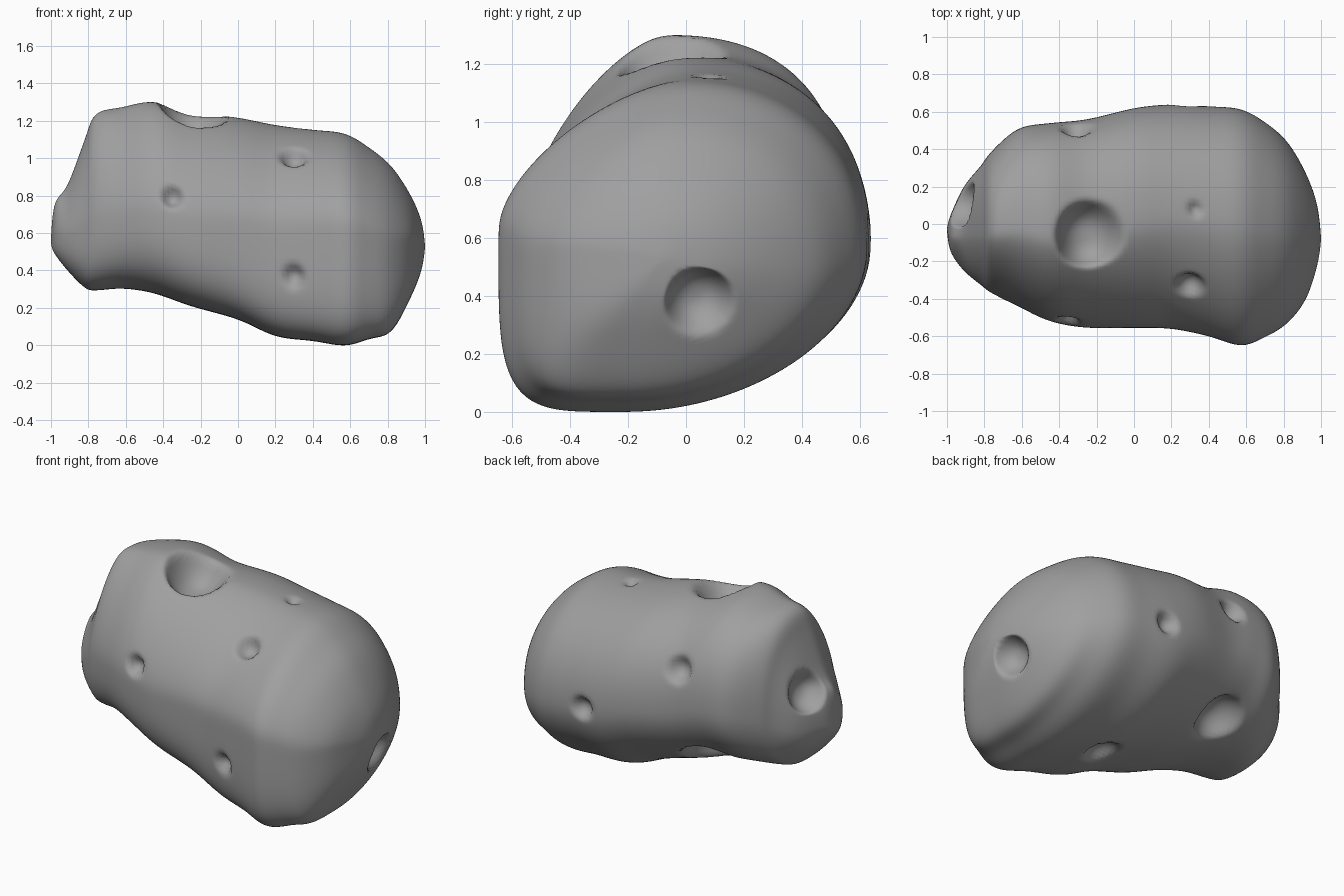
import bpy, bmesh, math
from mathutils import Vector
from mathutils.bvhtree import BVHTree

if "Cube" in bpy.data.objects:
    bpy.data.objects.remove(bpy.data.objects["Cube"])

# Cross-sections along the rock: x, front y, back y, bottom z, top z
SECTIONS = [
    (-1.00, -0.04, -0.02, 0.54, 0.58),
    (-0.98, -0.15, 0.05, 0.49, 0.76),
    (-0.91, -0.25, 0.20, 0.40, 0.86),
    (-0.82, -0.325, 0.31, 0.31, 1.10),
    (-0.76, -0.37, 0.39, 0.295, 1.24),
    (-0.62, -0.44, 0.51, 0.305, 1.275),
    (-0.45, -0.52, 0.54, 0.28, 1.305),
    (-0.25, -0.555, 0.56, 0.21, 1.25),
    (0.00, -0.555, 0.62, 0.14, 1.22),
    (0.20, -0.56, 0.64, 0.05, 1.18),
    (0.40, -0.60, 0.63, 0.025, 1.155),
    (0.57, -0.65, 0.615, 0.00, 1.135),
    (0.70, -0.605, 0.545, 0.035, 1.06),
    (0.82, -0.53, 0.44, 0.075, 0.96),
    (0.92, -0.40, 0.27, 0.25, 0.81),
    (0.98, -0.22, 0.10, 0.40, 0.67),
    (1.00, -0.09, -0.07, 0.52, 0.54),
]
STEPS, AROUND = 10, 176

# Craters: approximate centre, radius, depth
CRATERS = [
    ((-0.24, -0.06, 1.25), 0.185, 0.16),
    ((0.33, 0.08, 1.17), 0.04, 0.04),
    ((0.30, -0.32, 1.00), 0.075, 0.065),
    ((-0.35, -0.50, 0.79), 0.06, 0.06),
    ((0.29, -0.60, 0.37), 0.06, 0.055),
    ((-0.90, 0.10, 0.80), 0.125, 0.09),
    ((-0.31, 0.50, 0.94), 0.08, 0.065),
    ((0.28, 0.64, 0.59), 0.07, 0.06),
    ((0.98, 0.05, 0.375), 0.12, 0.10),
    ((-0.40, 0.35, 0.27), 0.16, 0.12),
    ((0.20, -0.04, 0.06), 0.11, 0.08),
]


def spline(i, t):
    """Catmull-Rom between sections i and i + 1."""
    last = len(SECTIONS) - 1
    rows = [SECTIONS[min(max(i + k, 0), last)] for k in (-1, 0, 1, 2)]
    return [0.5 * (2 * b + (c - a) * t + (2 * a - 5 * b + 4 * c - d) * t * t
                   + (3 * b - a - 3 * c + d) * t ** 3) for a, b, c, d in zip(*rows)]


def mix(a, b, s):
    return a + (b - a) * s


def ring(x, yf, yb, zb, zt):
    """Section made of four superellipse quarters."""
    s = min(max((x + 0.6) / 1.2, 0), 1)
    s = s * s * (3 - 2 * s)
    y_top = mix(yf, yb, mix(0.42, 0.50, s))
    y_bot = mix(yf, yb, mix(0.48, 0.36, s))
    z_front = mix(zb, zt, mix(0.43, 0.57, s))
    z_back = mix(zb, zt, mix(0.43, 0.48, s))
    pts = []
    for k in range(AROUND):
        a = 2 * math.pi * k / AROUND
        c, q = math.cos(a), math.sin(a)
        back, up = c >= 0, q >= 0
        if up:
            n = mix(2.4, 2.15, s) if back else mix(1.5, 1.55, s)
        else:
            n = mix(1.95, 1.88, s) if back else mix(3.0, 5.0, s)
        # radial form keeps points evenly spread
        r = (abs(c) ** n + abs(q) ** n) ** (-1 / n)
        yc, zs = y_top if up else y_bot, z_back if back else z_front
        y = yc + abs(c) * r * ((yb if back else yf) - yc)
        z = zs + abs(q) * r * ((zt if up else zb) - zs)
        pts.append(Vector((x, y, z)))
    return pts


# Rock body: loft of all rings
bm = bmesh.new()
rings = []
for i in range(len(SECTIONS) - 1):
    for j in range(STEPS):
        rings.append(ring(*spline(i, j / STEPS)))
rings.append(ring(*SECTIONS[-1]))
loops = [[bm.verts.new(p) for p in pts] for pts in rings]
for A, B in zip(loops, loops[1:]):
    for k in range(AROUND):
        m = (k + 1) % AROUND
        bm.faces.new((A[k], A[m], B[m], B[k]))
for loop in (loops[0], loops[-1]):
    tip = bm.verts.new(sum((v.co for v in loop), Vector()) / AROUND)
    for k in range(AROUND):
        bm.faces.new((loop[k], loop[(k + 1) % AROUND], tip))


def soften(count):
    for _ in range(count):
        bmesh.ops.smooth_vert(bm, verts=bm.verts, factor=0.5,
                              use_axis_x=True, use_axis_y=True, use_axis_z=True)


# Soften the joins between quarters
soften(12)
bmesh.ops.recalc_face_normals(bm, faces=bm.faces)
bm.normal_update()

# Craters: push bowls inward along the local normal
tree = BVHTree.FromBMesh(bm)
for guess, radius, depth in CRATERS:
    centre, normal, _, _ = tree.find_nearest(Vector(guess))
    for v in bm.verts:
        d = (v.co - centre).length / radius
        if d < 1:
            v.co -= normal * depth * (1 - d ** 2.5)
soften(1)

low = min(v.co.z for v in bm.verts)
bmesh.ops.translate(bm, verts=bm.verts, vec=(0, 0, -low))
mesh = bpy.data.meshes.new("cratered_rock")
bm.to_mesh(mesh)
bm.free()
rock = bpy.data.objects.new("cratered_rock", mesh)
bpy.context.collection.objects.link(rock)
stone = bpy.data.materials.new("dark_stone")
stone.diffuse_color = (0.35, 0.35, 0.35, 1)
stone.use_nodes = True
stone.node_tree.nodes["Principled BSDF"].inputs["Base Color"].default_value = stone.diffuse_color
mesh.materials.append(stone)
bpy.context.view_layer.objects.active = rock
rock.select_set(True)
bpy.ops.object.shade_smooth_by_angle(angle=math.radians(75))
